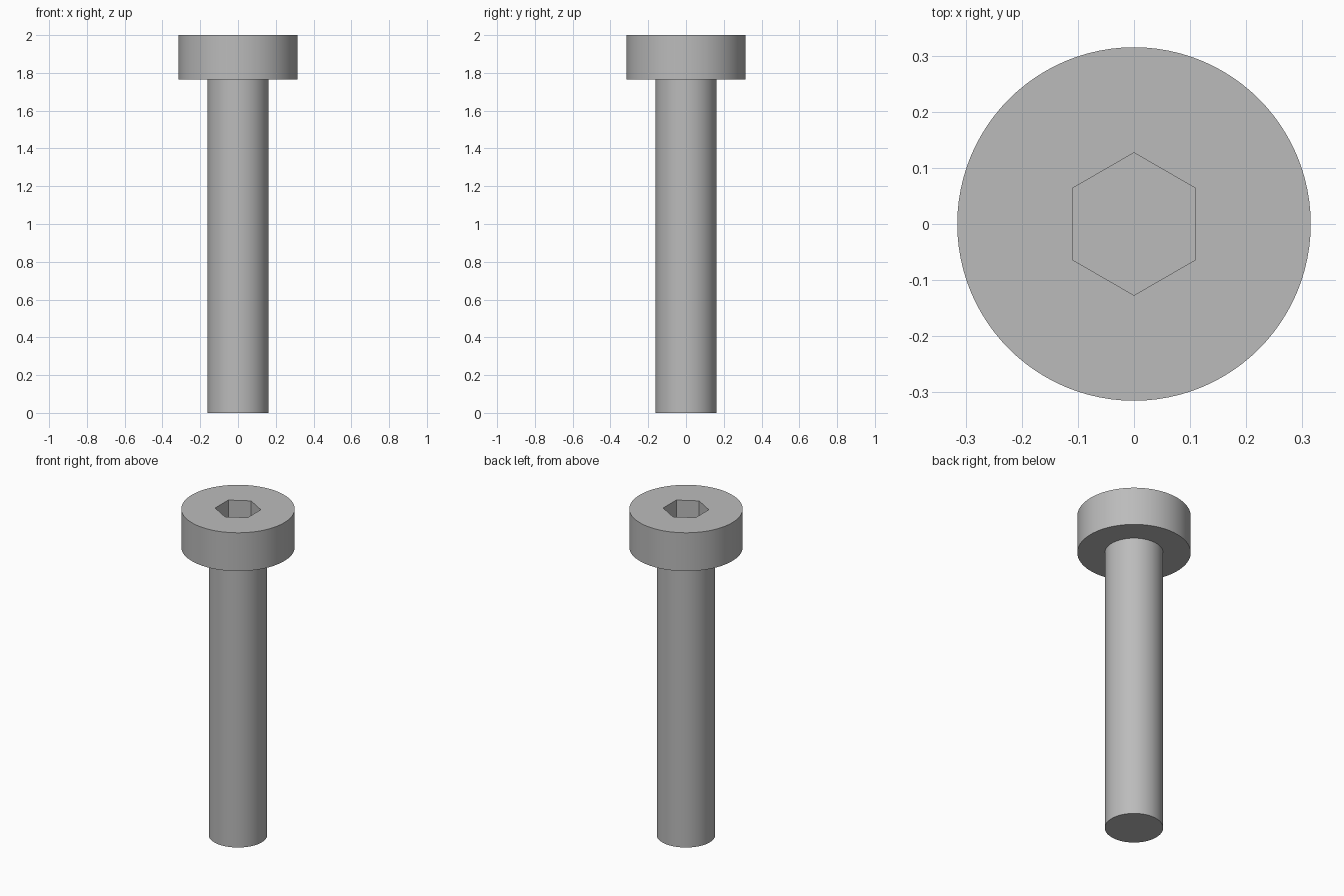
import bpy
import math

if "Cube" in bpy.data.objects:
    bpy.data.objects.remove(bpy.data.objects["Cube"], do_unlink=True)

SHAFT_RADIUS, HEAD_RADIUS, SOCKET_RADIUS = 0.162, 0.315, 0.127
HEAD_BASE, TOP, SOCKET_DEPTH = 1.765, 2.0, 0.14

steel = bpy.data.materials.new("steel_grey")
steel.use_nodes = True
colour = (0.5, 0.5, 0.5, 1)
steel.diffuse_color = colour
steel.node_tree.nodes["Principled BSDF"].inputs["Base Color"].default_value = colour


def prism(name, sides, radius, bottom, top, turn=0):
    """Upright cylinder or prism between two heights."""
    bpy.ops.mesh.primitive_cylinder_add(
        vertices=sides, radius=radius, depth=top - bottom,
        location=(0, 0, (bottom + top) / 2), rotation=(0, 0, turn))
    obj = bpy.context.object
    obj.name = name
    obj.data.materials.append(steel)
    return obj


def smooth(obj):
    bpy.ops.object.select_all(action="DESELECT")
    obj.select_set(True)
    bpy.context.view_layer.objects.active = obj
    bpy.ops.object.shade_smooth_by_angle(angle=math.radians(30))


# Plain round shaft, ending at the underside of the head
shaft = prism("shaft", 96, SHAFT_RADIUS, 0, HEAD_BASE)
smooth(shaft)

# Cylindrical head with a hexagonal key socket, corners towards front and back
head = prism("head", 96, HEAD_RADIUS, HEAD_BASE, TOP)
cutter = prism("socket_cutter", 6, SOCKET_RADIUS, TOP - SOCKET_DEPTH, TOP + 0.1)
cutter.hide_render = True
cut = head.modifiers.new("socket", "BOOLEAN")
cut.operation = "DIFFERENCE"
cut.solver = "EXACT"
cut.object = cutter
bpy.context.view_layer.objects.active = head
bpy.ops.object.modifier_apply(modifier=cut.name)
bpy.data.objects.remove(cutter, do_unlink=True)
smooth(head)
